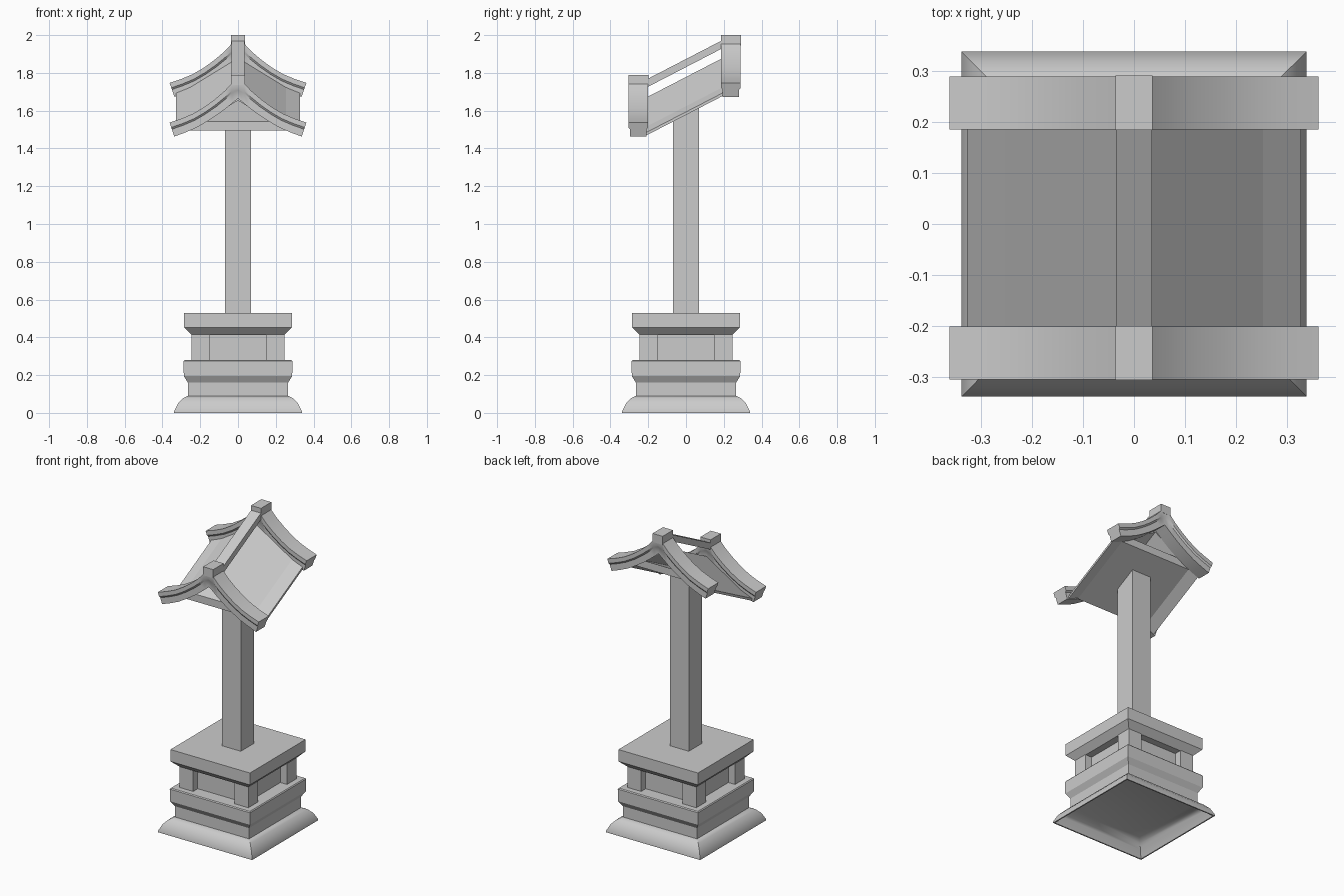
import bpy, bmesh, math

if "Cube" in bpy.data.objects:
    bpy.data.objects.remove(bpy.data.objects["Cube"], do_unlink=True)

stone = bpy.data.materials.new("plain grey")
stone.use_nodes = True
GREY = (0.6, 0.6, 0.6, 1)
stone.diffuse_color = GREY
stone.node_tree.nodes["Principled BSDF"].inputs["Base Color"].default_value = GREY

SLOPE = 0.517          # rise of the roof towards the back
Y0, Y1 = -0.21, 0.195  # roof span between the gables


def loft(name, rings, smooth=False):
    """Skin a series of matching closed rings and cap both ends."""
    bm = bmesh.new()
    loops = [[bm.verts.new(p) for p in ring] for ring in rings]
    n = len(loops[0])
    for a, b in zip(loops, loops[1:]):
        for i in range(n):
            j = (i + 1) % n
            bm.faces.new((a[i], a[j], b[j], b[i]))
    bm.faces.new(loops[0])
    bm.faces.new(loops[-1])
    bmesh.ops.recalc_face_normals(bm, faces=bm.faces)
    mesh = bpy.data.meshes.new(name)
    bm.to_mesh(mesh)
    bm.free()
    mesh.materials.append(stone)
    obj = bpy.data.objects.new(name, mesh)
    bpy.context.collection.objects.link(obj)
    if smooth:
        bpy.ops.object.select_all(action='DESELECT')
        obj.select_set(True)
        bpy.context.view_layer.objects.active = obj
        bpy.ops.object.shade_smooth_by_angle(angle=math.radians(35))
    return obj


def square(h, z, cx=0, cy=0, tilt=0):
    return [(cx + sx * h, cy + sy * h, z + tilt * sy * h)
            for sx, sy in ((-1, -1), (1, -1), (1, 1), (-1, 1))]


def tiers(name, profile, smooth=False):
    return loft(name, [square(h, z) for h, z in profile], smooth)


def sloped_bar(name, section, y0=Y0, y1=Y1):
    """Extrude an x-z section backwards along the roof slope."""
    return loft(name, [[(x, y, z + SLOPE * (y + 0.2)) for x, z in section]
                       for y in (y0, y1)])


# Flared foot, a thin hollow shell
foot = [(0.338, 0.008), (0.318, 0.05), (0.293, 0.077), (0.266, 0.09)]
foot_shell = tiers("flared_foot", [(0.25, 0.088)] + foot[::-1]
                   + [(0.338, 0), (0.33, 0), (0.308, 0.045), (0.285, 0.07), (0.25, 0.083)],
                   True)

# Hollow lower plinth and solid upper slab
tiers("lower_plinth", [(0.283, 0.28), (0.288, 0.274), (0.287, 0.195), (0.265, 0.16),
                       (0.265, 0.085), (0.25, 0.085), (0.25, 0.25)])
tiers("upper_slab", [(0.245, 0.413), (0.285, 0.453), (0.285, 0.53)])
tiers("inner_chamber", [(0.2, 0.275), (0.2, 0.418)])
tiers("centre_peg", [(0.028, 0.14), (0.028, 0.26)])

# Corner posts
for sx, side in ((-1, "right"), (1, "left")):
    for sy, end in ((-1, "front"), (1, "back")):
        loft(f"{end}_{side}_post",
             [square(0.049, z, sx * 0.198, sy * 0.198) for z in (0.275, 0.418)])

# Pillar with its top cut to the roof slope
loft("pillar", [square(0.068, 0.525), square(0.068, 1.625, tilt=SLOPE)])

# Roof: ceiling board, two thin folded slopes as one sheet, and the ridge bar
sloped_bar("ceiling_board", [(-0.255, 1.5), (0.255, 1.5), (0.18, 1.548), (-0.18, 1.548)])
half = [(0.327, 1.49), (0.253, 1.52)]
top = half + [(0, 1.675)] + [(-x, z) for x, z in half[::-1]]
under = [(x, z - 0.016) for x, z in top[::-1]]
sloped_bar("roof_sheet", top + under)
sloped_bar("ridge_bar", [(-0.035, 1.727), (0.035, 1.727), (0.035, 1.77), (-0.035, 1.77)])

# Curved gables: (upper x, upper z, lower x, lower z) from the peak to the tip
arm = [(0.035, 1.743, 0.03, 1.64), (0.07, 1.705, 0.06, 1.615), (0.12, 1.662, 0.105, 1.581),
       (0.18, 1.618, 0.16, 1.545), (0.24, 1.583, 0.22, 1.51), (0.3, 1.558, 0.28, 1.484),
       (0.362, 1.537, 0.337, 1.463)]
curve = [(-a, b, -c, d) for a, b, c, d in arm[::-1]] + [(0, 1.75, 0, 1.664)] + arm
# Half width at each fraction from upper edge to lower edge
section = [(0.052, 0), (0.052, 0.35), (0.044, 0.48), (0.044, 1)]
outline = [(-w, t) for w, t in section] + [(w, t) for w, t in section[::-1]]

for end, cy, dz in (("front", -0.2525, 0), ("back", 0.2375, 0.21)):
    loft(f"{end}_gable",
         [[(ux + (lx - ux) * t, cy + w, uz + (lz - uz) * t + dz) for w, t in outline]
          for ux, uz, lx, lz in curve], True)
    loft(f"{end}_ridge_block",
         [[(x, cy + y, z + dz) for x, y in
           ((-0.036, -0.053), (0.036, -0.053), (0.036, 0.053), (-0.036, 0.053))]
          for z in (1.735, 1.79)])
